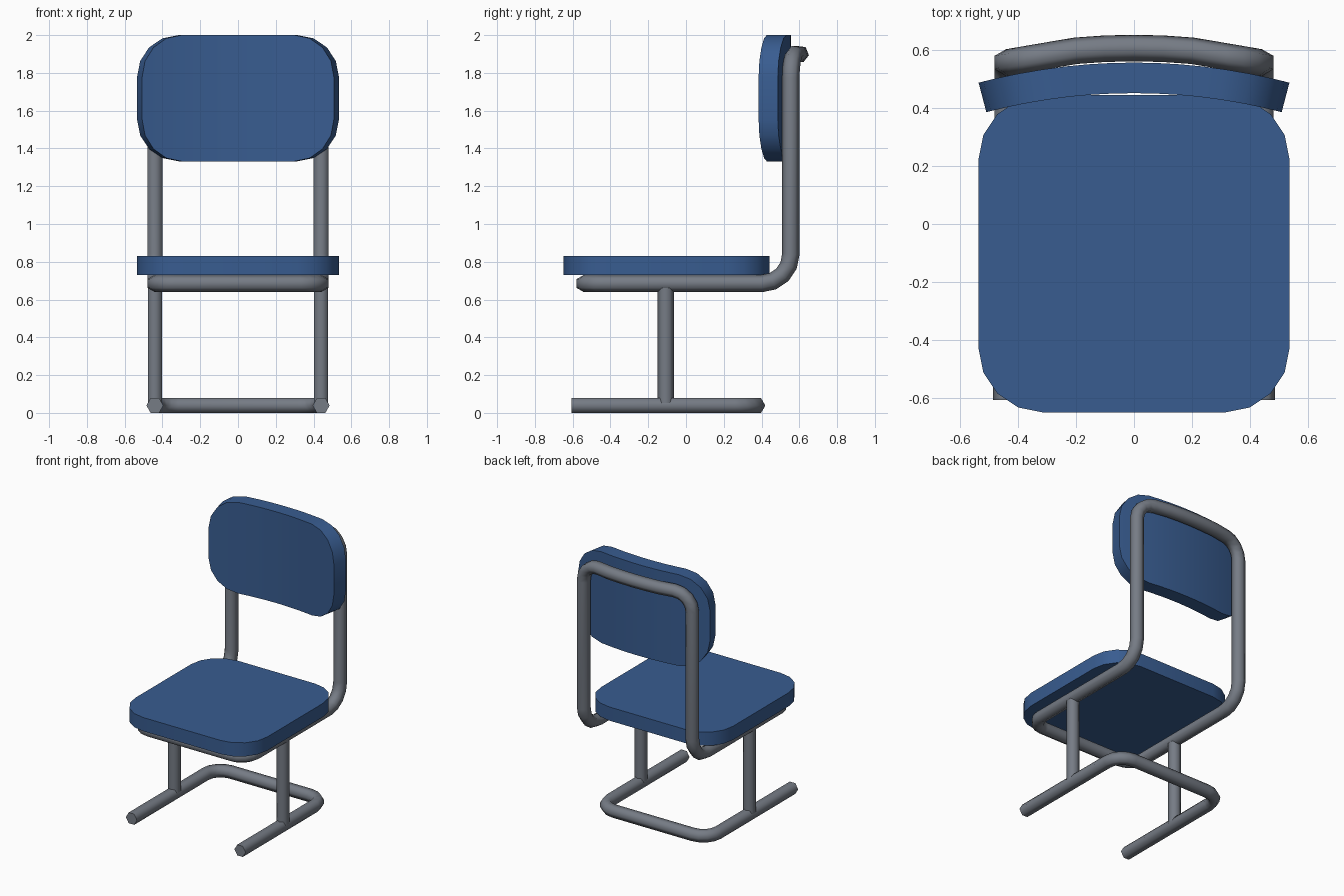
import bpy, bmesh, math
from mathutils import Vector

if "Cube" in bpy.data.objects:
    bpy.data.objects.remove(bpy.data.objects["Cube"])


def material(name, col):
    m = bpy.data.materials.new(name)
    m.diffuse_color = (*col, 1)
    m.use_nodes = True
    m.node_tree.nodes["Principled BSDF"].inputs["Base Color"].default_value = m.diffuse_color
    return m


BLUE = material("blue upholstery", (0.040, 0.108, 0.28))
GREY = material("grey metal", (0.18, 0.20, 0.235))


def loft(name, rings, mat, cap_start=True, cap_end=True, angle=30, mirror=False):
    """Skin a list of equal-length rings of points."""
    bm = bmesh.new()
    vr = [[bm.verts.new(p) for p in r] for r in rings]
    n = len(vr[0])
    for a, b in zip(vr, vr[1:]):
        for i in range(n):
            j = (i + 1) % n
            bm.faces.new((a[i], a[j], b[j], b[i]))
    if cap_start:
        bm.faces.new(vr[0][::-1])
    if cap_end:
        bm.faces.new(vr[-1])
    bmesh.ops.recalc_face_normals(bm, faces=bm.faces)
    me = bpy.data.meshes.new(name)
    bm.to_mesh(me)
    bm.free()
    me.materials.append(mat)
    me.shade_smooth()
    me.set_sharp_from_angle(angle=math.radians(angle))
    ob = bpy.data.objects.new(name, me)
    bpy.context.collection.objects.link(ob)
    if mirror:
        ob.modifiers.new("mirror", 'MIRROR')
    return ob


def fillet(points, n=4):
    """Path from (point, radius) pairs, rounding corners that have a radius."""
    pts = [Vector(p) for p, _ in points]
    out = []
    for i, (p, r) in enumerate(points):
        if not r:
            out.append(pts[i])
            continue
        a = (pts[i - 1] - pts[i]).normalized() * r
        b = (pts[i + 1] - pts[i]).normalized() * r
        for k in range(n + 1):
            t = math.pi / 2 * k / n
            out.append(pts[i] + a * (1 - math.sin(t)) + b * (1 - math.cos(t)))
    return out


def tube(name, path, radius, normal, cap_start, cap_end):
    """Six-sided tube along half a path, mirrored in x."""
    nrm, rings = Vector(normal), []
    for i, p in enumerate(path):
        d1 = (p - path[max(i - 1, 0)]).normalized()
        d2 = (path[min(i + 1, len(path) - 1)] - p).normalized()
        t = (d1 + d2).normalized()
        if abs(p.x) < 1e-6:      # square to the mirror plane
            t = Vector((math.copysign(1, t.x), 0, 0))
        nrm = (nrm - t * nrm.dot(t)).normalized()
        bi = t.cross(nrm)
        rings.append([p + radius * (nrm * math.cos(k * math.pi / 3) + bi * math.sin(k * math.pi / 3))
                      for k in range(6)])
    return loft(name, rings, GREY, cap_start, cap_end, 65, True)


X = 0.44  # tube centre line

# Seat and back frame: one continuous loop
top_y = lambda x: 0.605 - x * x / 4.3
frame = fillet([((0, -0.54, 0.685), 0), ((X, -0.54, 0.685), 0.11),
                ((X, 0.555, 0.685), 0.155), ((X, 0.555, 1.90), 0.13)]
               + [((x, top_y(x), 1.90), 0) for x in (0.2, 0.1, 0)])
tube("seat_and_back_frame", frame, 0.046, (0, 0, 1), False, False)

# Floor runner, open at the front
floor = fillet([((X, -0.605, 0.039), 0), ((X, 0.375, 0.039), 0.12), ((0, 0.375, 0.039), 0)])
tube("floor_frame", floor, 0.045, (1, 0, 0), True, False)

# Upright legs
tube("legs", [Vector((X, -0.107, 0.04)), Vector((X, -0.107, 0.66))], 0.0435, (0, 1, 0), True, True)

# Seat cushion: rounded rectangle
W, R = 0.535, 0.222
outline = []
for q, (cx, cy) in enumerate(((W - R, 0.443 - R), (R - W, 0.443 - R),
                              (R - W, R - 0.648), (W - R, R - 0.648))):
    for k in range(5):
        a = math.pi / 2 * (q + k / 4)
        outline.append((cx + R * math.cos(a), cy + R * math.sin(a)))
loft("seat", [[(x, y, z) for x, y in outline] for z in (0.73, 0.83)], BLUE)

# Backrest: rounded rectangle bent about a vertical axis
RB, ZC, H = 2.1, 1.666, 0.334
cols = []
for k in range(5):
    a = math.pi / 2 * k / 4
    cols.append((W - R + R * math.cos(a), H - R + R * math.sin(a)))
half = cols + [((W - R) * f, H) for f in (0.75, 0.5, 0.25)]
cols = [(-u, h) for u, h in half] + [(0, H)] + half[::-1]
rings = []
for u, h in cols:
    a = u / RB * 1.01
    s, c = math.sin(a), math.cos(a)
    rings.append([(r * s, 0.555 - RB + r * c, ZC + z)
                  for r, z in ((RB - 0.105, -h), (RB - 0.105, h), (RB, h), (RB, -h))])
loft("backrest", rings, BLUE)
